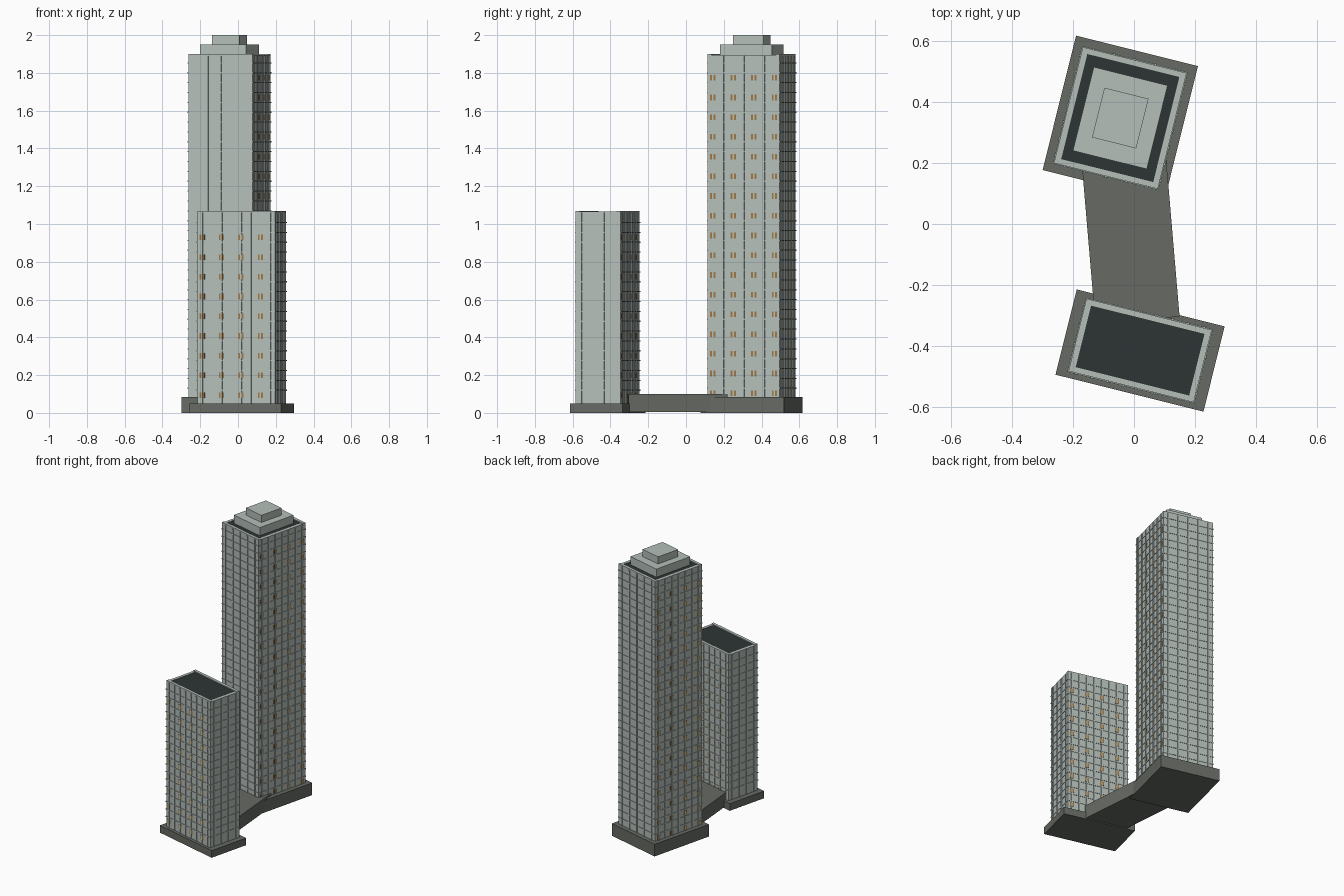
import bpy, bmesh, math
from mathutils import Matrix, Vector

if "Cube" in bpy.data.objects:
    bpy.data.objects.remove(bpy.data.objects["Cube"])


def material(name, rgb):
    m = bpy.data.materials.new(name)
    m.use_nodes = True
    m.diffuse_color = (*rgb, 1)
    m.node_tree.nodes["Principled BSDF"].inputs["Base Color"].default_value = (*rgb, 1)
    return m


STONE = material("pale stone", (0.46, 0.52, 0.49))
BASE = material("grey paving", (0.135, 0.145, 0.125))
ROOF = material("dark roofing", (0.026, 0.036, 0.035))
GOLD = material("lit window gold", (0.34, 0.19, 0.06))
TURN = math.radians(-14)
FLOOR = 0.0522


def box(bm, x, y, z0, z1, w, d, frame=Matrix()):
    """Box with footprint w by d centred on x, y and spanning z0 to z1."""
    m = frame @ Matrix.Translation((x, y, (z0 + z1) / 2)) @ Matrix.Diagonal((w, d, z1 - z0, 1))
    bmesh.ops.create_cube(bm, size=1, matrix=m)


def finish(name, bm, mat, centre, turn=TURN):
    mesh = bpy.data.meshes.new(name)
    bm.to_mesh(mesh)
    bm.free()
    mesh.materials.append(mat)
    ob = bpy.data.objects.new(name, mesh)
    ob.location = (*centre, 0)
    ob.rotation_euler.z = turn
    bpy.context.collection.objects.link(ob)
    return ob


def block(name, mat, centre, z0, z1, w, d, turn=TURN):
    bm = bmesh.new()
    box(bm, 0, 0, z0, z1, w, d)
    return finish(name, bm, mat, centre, turn)


def tower(name, centre, w, d, base, top, cols_x, cols_y, first, rows, lit_sides):
    # Main shaft
    block(name + "_shaft", STONE, centre, 0.02, top, w, d)

    # Floor ledges wrapping the shaft
    bm = bmesh.new()
    z = first + FLOOR / 2
    while z < top - 0.02:
        box(bm, 0, 0, z - 0.003, z + 0.003, w + 0.006, d + 0.006)
        z += FLOOR
    finish(name + "_floor_ledges", bm, STONE, centre)

    # Mullion fins and paired lit windows on the four walls
    fins, panes = bmesh.new(), bmesh.new()
    for side in range(4):
        frame = Matrix.Rotation(side * math.pi / 2, 4, "Z")
        along_x = side % 2 == 0
        length, reach, cols = (w, d / 2, cols_x) if along_x else (d, w / 2, cols_y)
        for i in range(cols):
            u = (i + 0.5) * length / cols - length / 2
            box(fins, u, -reach, base, top, 0.008, 0.01, frame)
            if along_x == (lit_sides == "x") and i % 2 == 0:
                for k in range(rows):
                    z = first + 2 * k * FLOOR
                    for s in (-1, 1):
                        box(panes, u + s * 0.009, -reach, z - 0.015, z + 0.015, 0.01, 0.004, frame)
    finish(name + "_mullion_fins", fins, STONE, centre)
    finish(name + "_lit_windows", panes, GOLD, centre)

    # Roof deck with a parapet around it
    block(name + "_roof_deck", ROOF, centre, top - 0.002, top + 0.003, w - 0.03, d - 0.03)
    bm = bmesh.new()
    t = 0.02
    for s in (-1, 1):
        box(bm, 0, s * (d - t) / 2, top - 0.005, top + 0.009, w, t)
        box(bm, s * (w - t) / 2, 0, top - 0.005, top + 0.005, t, d - 2 * t)
    finish(name + "_parapet", bm, STONE, centre)


# Tall tower with stepped crown
tall = (-0.045, 0.3475)
block("tall_podium", BASE, tall, 0, 0.085, 0.412, 0.454)
tower("tall_tower", tall, 0.351, 0.392, 0.08, 1.89, 5, 7, 0.104, 17, "y")
block("crown_lower_tier", STONE, tall, 1.885, 1.95, 0.25, 0.283)
block("crown_upper_tier", STONE, tall, 1.945, 2.0, 0.149, 0.168)

# Short tower
short = (0.02, -0.415)
block("short_podium", BASE, short, 0, 0.05, 0.5, 0.288)
tower("short_tower", short, 0.4235, 0.245, 0.045, 1.06, 8, 4, 0.094, 9, "x")

# Low link building running between the two towers
a, b = Vector(tall), Vector(short)
run = b - a
block("link_building", BASE, (a + b) / 2, 0.006, 0.1, 0.277, run.length - 0.2,
      math.atan2(run.x, -run.y))
